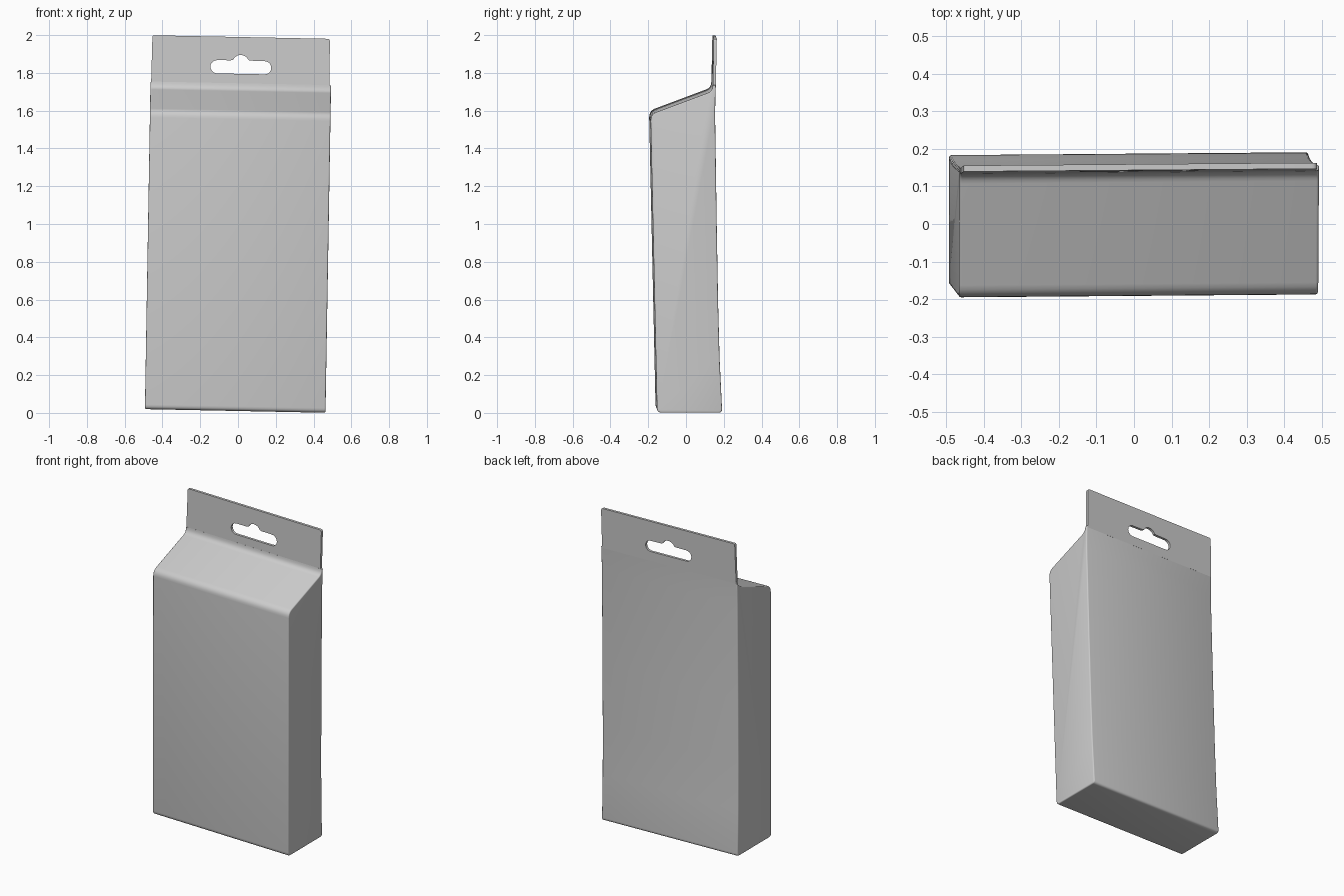
import bpy, bmesh, math
from mathutils import Vector

cube = bpy.data.objects.get("Cube")
if cube:
    bpy.data.objects.remove(cube, do_unlink=True)

# Plain card colour
card = bpy.data.materials.new("grey card")
card.use_nodes = True
GREY = (0.6, 0.6, 0.6, 1)
card.diffuse_color = GREY
bsdf = card.node_tree.nodes["Principled BSDF"]
bsdf.inputs["Base Color"].default_value = GREY
bsdf.inputs["Roughness"].default_value = 0.7


def rounded(corners, steps=5):
    """Round each (a, b, radius) corner of a closed outline."""
    points = []
    for i, (a, b, cut) in enumerate(corners):
        p = Vector((a, b))
        if cut == 0:
            points.append(p)
            continue
        before = p + (Vector(corners[i - 1][:2]) - p).normalized() * cut
        after = p + (Vector(corners[(i + 1) % len(corners)][:2]) - p).normalized() * cut
        for s in range(steps + 1):
            t = s / steps
            points.append(before * (1 - t) ** 2 + p * 2 * t * (1 - t) + after * t ** 2)
    return points


def arc(cx, cz, r, start, end, steps=10):
    angles = [math.radians(start + (end - start) * s / steps) for s in range(steps + 1)]
    return [Vector((cx + r * math.cos(a), cz + r * math.sin(a))) for a in angles]


def lean(co):
    """Slight skew of the hand-folded carton."""
    return Vector((co.x, co.y + 0.008 * co.x, co.z - 0.02 * co.x))


def finish(name, mesh):
    obj = bpy.data.objects.new(name, mesh)
    bpy.context.collection.objects.link(obj)
    mesh.materials.clear()
    mesh.materials.append(card)
    for v in mesh.vertices:
        v.co = lean(v.co)
    bpy.ops.object.select_all(action="DESELECT")
    obj.select_set(True)
    bpy.context.view_layer.objects.active = obj
    bpy.ops.object.shade_smooth_by_angle(angle=math.radians(35))
    return obj


# Carton body: side profile with sloping shoulder, extruded across the width
profile = rounded([
    (-0.157, 0.01, 0.025), (0.188, 0.01, 0.02), (0.174, 0.3, 0), (0.166, 0.6, 0),
    (0.159, 1.0, 0), (0.150, 1.6, 0), (0.154, 1.745, 0), (0.138, 1.745, 0),
    (0.134, 1.712, 0.025), (-0.192, 1.59, 0.035)])
bm = bmesh.new()
rings = [[bm.verts.new((side + 0.017 * z, y, z)) for y, z in profile]
         for side in (-0.493, 0.463)]
caps = [bm.faces.new(ring) for ring in rings]
for i in range(len(profile)):
    j = (i + 1) % len(profile)
    bm.faces.new((rings[0][i], rings[0][j], rings[1][j], rings[1][i]))
bmesh.ops.recalc_face_normals(bm, faces=bm.faces)
rim = list({e for cap in caps for e in cap.edges})
bmesh.ops.bevel(bm, geom=rim, offset=0.007, segments=3, profile=0.5,
                affect="EDGES", clamp_overlap=False)
mesh = bpy.data.meshes.new("carton_body")
bm.to_mesh(mesh)
bm.free()
finish("carton_body", mesh)

# Hanging tab: flat outline with a round-ended slot and centre notch
outline = rounded([(-0.46, 1.735, 0), (0.483, 1.735, 0),
                   (0.487, 1.99, 0.015), (-0.453, 1.99, 0.008)])
slot = (arc(-0.111, 1.83, 0.035, 90, 270) + arc(0.141, 1.83, 0.035, -90, 90)
        + [Vector((0.068, 1.866))] + arc(0.015, 1.85, 0.045, 25, 155)
        + [Vector((-0.038, 1.866))])
curve = bpy.data.curves.new("tab_outline", "CURVE")
curve.dimensions = "2D"
curve.fill_mode = "BOTH"
curve.extrude = 0.008
for loop in (outline, slot):
    spline = curve.splines.new("POLY")
    spline.points.add(len(loop) - 1)
    for point, co in zip(spline.points, loop):
        point.co = (co.x, co.y, 0, 1)
    spline.use_cyclic_u = True
helper = bpy.data.objects.new("tab_outline", curve)
bpy.context.collection.objects.link(helper)
bpy.context.view_layer.update()
tab = bpy.data.meshes.new_from_object(
    helper.evaluated_get(bpy.context.evaluated_depsgraph_get()))
bpy.data.objects.remove(helper, do_unlink=True)

# Stand the tab upright behind the shoulder, leaning slightly back
for v in tab.vertices:
    x, z, depth = v.co
    v.co = (x, 0.146 - depth + 0.02 * (z - 1.735), z)
bm = bmesh.new()
bm.from_mesh(tab)
bmesh.ops.remove_doubles(bm, verts=bm.verts, dist=0.0002)
bmesh.ops.recalc_face_normals(bm, faces=bm.faces)
bm.to_mesh(tab)
bm.free()
finish("hanging_tab", tab)
